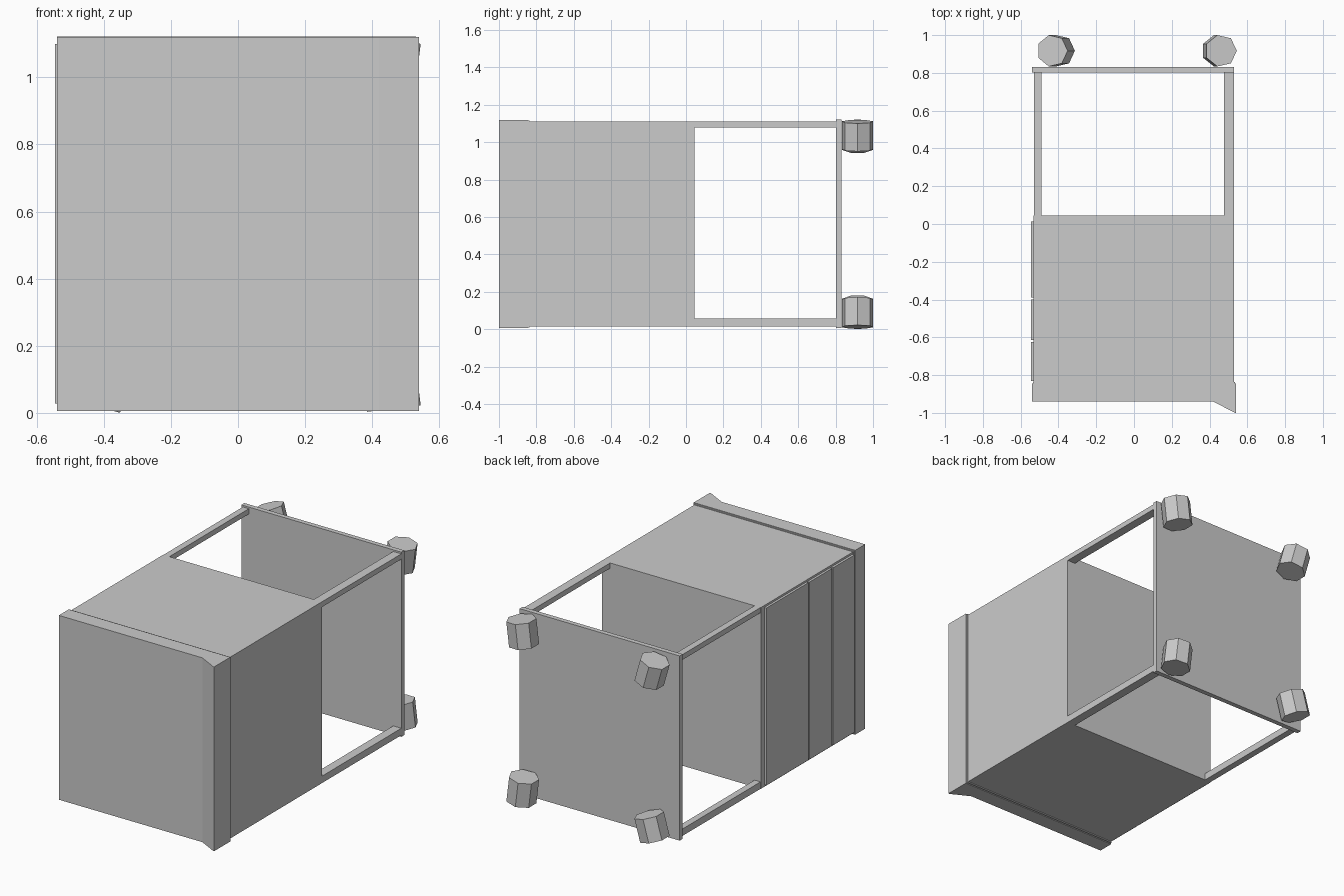
import bpy, bmesh, math
from mathutils import Matrix

if "Cube" in bpy.data.objects:
    bpy.data.objects.remove(bpy.data.objects["Cube"])


def finish(name, bm):
    bmesh.ops.recalc_face_normals(bm, faces=bm.faces)
    me = bpy.data.meshes.new(name)
    bm.to_mesh(me)
    bm.free()
    ob = bpy.data.objects.new(name, me)
    bpy.context.collection.objects.link(ob)
    return ob


def box(name, x, y, z):
    bm = bmesh.new()
    size = Matrix.Diagonal((x[1] - x[0], y[1] - y[0], z[1] - z[0], 1))
    mid = Matrix.Translation((sum(x) / 2, sum(y) / 2, sum(z) / 2))
    bmesh.ops.create_cube(bm, size=1, matrix=mid @ size)
    return finish(name, bm)


# Worktop with raised rear lip: profile in x/y, extruded along z
bm = bmesh.new()
profile = [(-0.54, -0.845), (-0.54, -0.94), (0.42, -0.94),
           (0.535, -1.0), (0.54, -1.0), (0.54, -0.845)]
face = bm.faces.new([bm.verts.new((x, y, 0.006)) for x, y in profile])
ext = bmesh.ops.extrude_face_region(bm, geom=[face])
bmesh.ops.translate(bm, vec=(0, 0, 1.114),
                    verts=[v for v in ext["geom"] if isinstance(v, bmesh.types.BMVert)])
finish("worktop", bm)

# Thin plate under the worktop, then the cabinet body
box("worktop_underlay", (-0.536, 0.536), (-0.845, -0.836), (0.01, 1.116))
box("cabinet_body", (-0.532, 0.53), (-0.836, 0.045), (0.016, 1.112))

# Drawer fronts on the left side
for i, span in enumerate([(-0.83, -0.625), (-0.615, -0.4), (-0.39, 0.012)]):
    box(f"drawer_front_{i + 1}", (-0.546, -0.532), span, (0.028, 1.1))

# Corner legs and lower shelf
for side, x in (("front", (-0.53, -0.49)), ("rear", (0.476, 0.53))):
    for end, z in (("low", (0.016, 0.058)), ("high", (1.08, 1.112))):
        box(f"leg_{side}_{end}", x, (0.045, 0.803), z)
box("lower_shelf", (-0.54, 0.53), (0.803, 0.832), (0.006, 1.122))


# Seven-sided caster wheels, splayed outwards
def wheel(name, x, z, tilt, depth):
    bm = bmesh.new()
    m = (Matrix.Translation((x, 0.917, z)) @ Matrix.Rotation(math.radians(tilt), 4, 'Y'))
    bottom, top = [[bm.verts.new(m @ Matrix.Translation((
        0.085 * math.cos(math.tau * i / 7), 0.085 * math.sin(math.tau * i / 7), h)).to_translation())
        for i in range(7)] for h in (-depth / 2, depth / 2)]
    bm.faces.new(bottom)
    bm.faces.new(top)
    for i in range(7):
        j = (i + 1) % 7
        bm.faces.new((bottom[i], bottom[j], top[j], top[i]))
    finish(name, bm)


wheel("wheel_front_high", -0.414, 1.032, -16, 0.14)
wheel("wheel_front_low", -0.414, 0.091, 16, 0.14)
wheel("wheel_rear_high", 0.451, 1.036, 7, 0.15)
wheel("wheel_rear_low", 0.451, 0.087, -7, 0.15)
